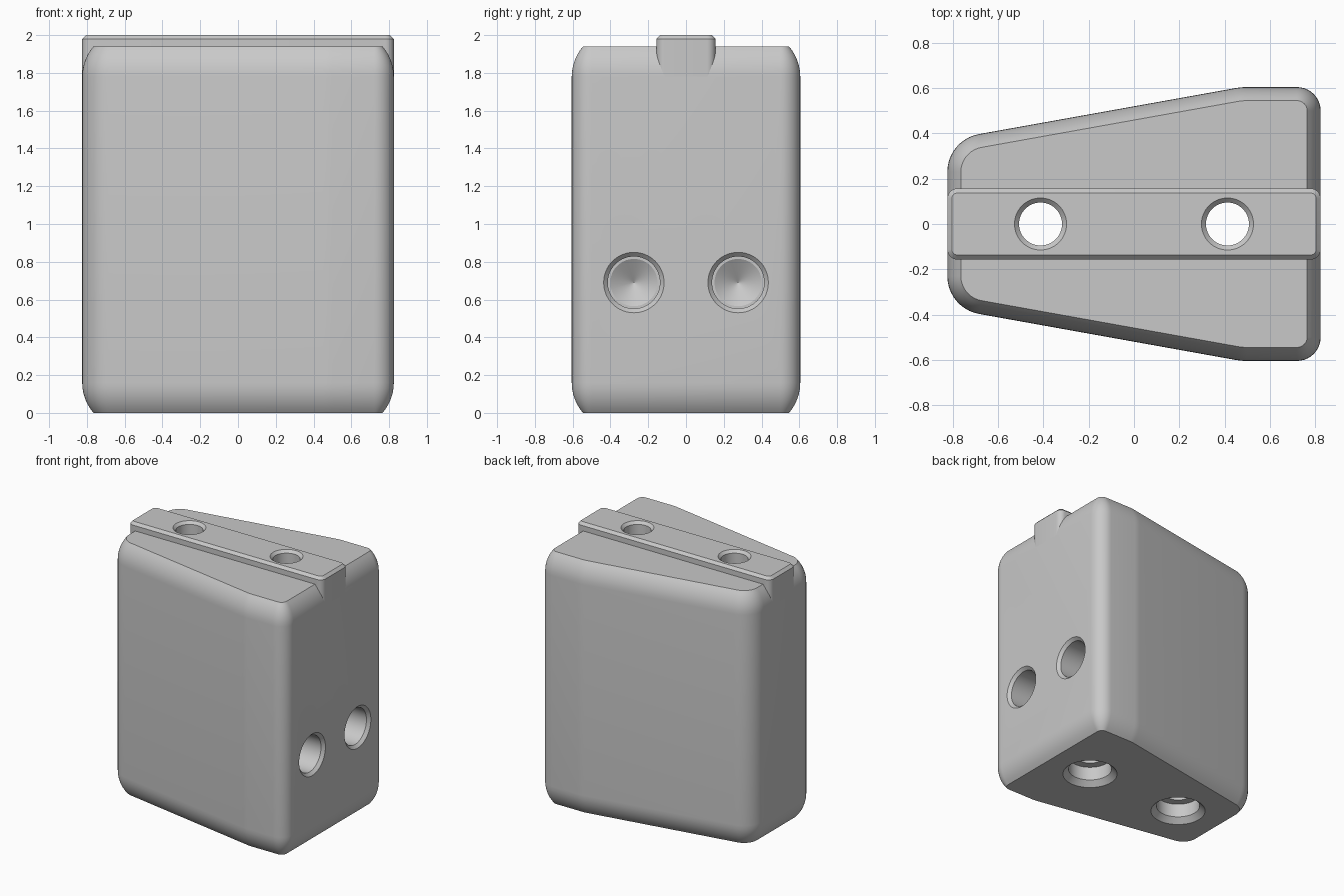
import bpy
import bmesh
from math import sin, cos, radians

default = bpy.data.objects.get("Cube")
if default:
    bpy.data.objects.remove(default)

grey = bpy.data.materials.new("light_grey")
grey.use_nodes = True
grey.diffuse_color = (0.58, 0.58, 0.58, 1)
grey.node_tree.nodes["Principled BSDF"].inputs["Base Color"].default_value = (0.58, 0.58, 0.58, 1)


def make(name, bm):
    bmesh.ops.recalc_face_normals(bm, faces=bm.faces)
    mesh = bpy.data.meshes.new(name)
    bm.to_mesh(mesh)
    bm.free()
    ob = bpy.data.objects.new(name, mesh)
    bpy.context.collection.objects.link(ob)
    mesh.materials.append(grey)
    return ob


def skin(bm, rings):
    """Bridge closed rings of points and cap both ends."""
    loops = [[bm.verts.new(p) for p in ring] for ring in rings]
    n = len(loops[0])
    for a, b in zip(loops, loops[1:]):
        for i in range(n):
            j = (i + 1) % n
            bm.faces.new((a[i], a[j], b[j], b[i]))
    bm.faces.new(loops[0])
    bm.faces.new(loops[-1])


def outline(arcs, inset, z):
    """Half outline from tangent arcs (x, y, radius, start, end, steps), mirrored in y."""
    half = []
    for x, y, r, a, b, n in arcs:
        for i in range(n + 1):
            t = radians(a + (b - a) * i / n)
            half.append((x + (r - inset) * cos(t), y + (r - inset) * sin(t), z))
    return half + [(x, -y, z) for x, y, z in reversed(half)]


def drill(bm, profile, place):
    """Round cutter from (radius, distance along axis) pairs."""
    turns = [radians(i * 360 / 64) for i in range(64)]
    skin(bm, [[place(r * cos(t), r * sin(t), d) for t in turns] for r, d in profile])


# Tapered body with rounded top and bottom rims
body_arcs = [(0.72, 0.5, 0.105, 0, 90, 10),
             (0.5, 0.305, 0.3, 90, 100, 3),
             (-0.655, 0.23, 0.17, 100, 180, 10)]
rim = [(0.244 * (1 - cos(radians(a))), 0.244 * sin(radians(a)))
       for a in (0, 7, 14, 21, 28, 35, 41)]
levels = [(inset, 0.16 - h) for inset, h in reversed(rim)]
levels += [(inset, 1.78 + h) for inset, h in rim]
bm = bmesh.new()
skin(bm, [outline(body_arcs, inset, z) for inset, z in levels])
body = make("body", bm)

# Raised rail along the top with a chamfered edge
rail_arcs = [(0.78, 0.112, 0.045, 0, 90, 8), (-0.78, 0.112, 0.045, 90, 180, 8)]
bm = bmesh.new()
skin(bm, [outline(rail_arcs, inset, z) for inset, z in ((0, 1.78), (0, 1.98), (0.02, 2.0))])
rail = make("top_rail", bm)

# Counterbored through holes and blind side holes
bm = bmesh.new()
through = [(0.205, -0.01), (0.155, 0.04), (0.155, 0.145), (0.095, 0.145),
           (0.095, 1.98), (0.125, 2.01)]
blind = [(0.17, -0.01), (0.138, 0.022), (0.138, 0.4), (0.125, 0.4), (0.001, 0.475)]
for x in (-0.413, 0.413):
    drill(bm, through, lambda u, v, d: (x + u, v, d))
for y in (-0.276, 0.276):
    drill(bm, blind, lambda u, v, d: (0.825 - d, y + u, 0.69 + v))
cutter = make("hole_cutter", bm)
cutter.hide_render = True

for part in (body, rail):
    bpy.ops.object.select_all(action='DESELECT')
    part.select_set(True)
    bpy.context.view_layer.objects.active = part
    cut = part.modifiers.new("holes", 'BOOLEAN')
    cut.operation = 'DIFFERENCE'
    cut.solver = 'EXACT'
    cut.object = cutter
    bpy.ops.object.modifier_apply(modifier=cut.name)
    bpy.ops.object.shade_smooth_by_angle(angle=radians(25))
bpy.data.objects.remove(cutter)
